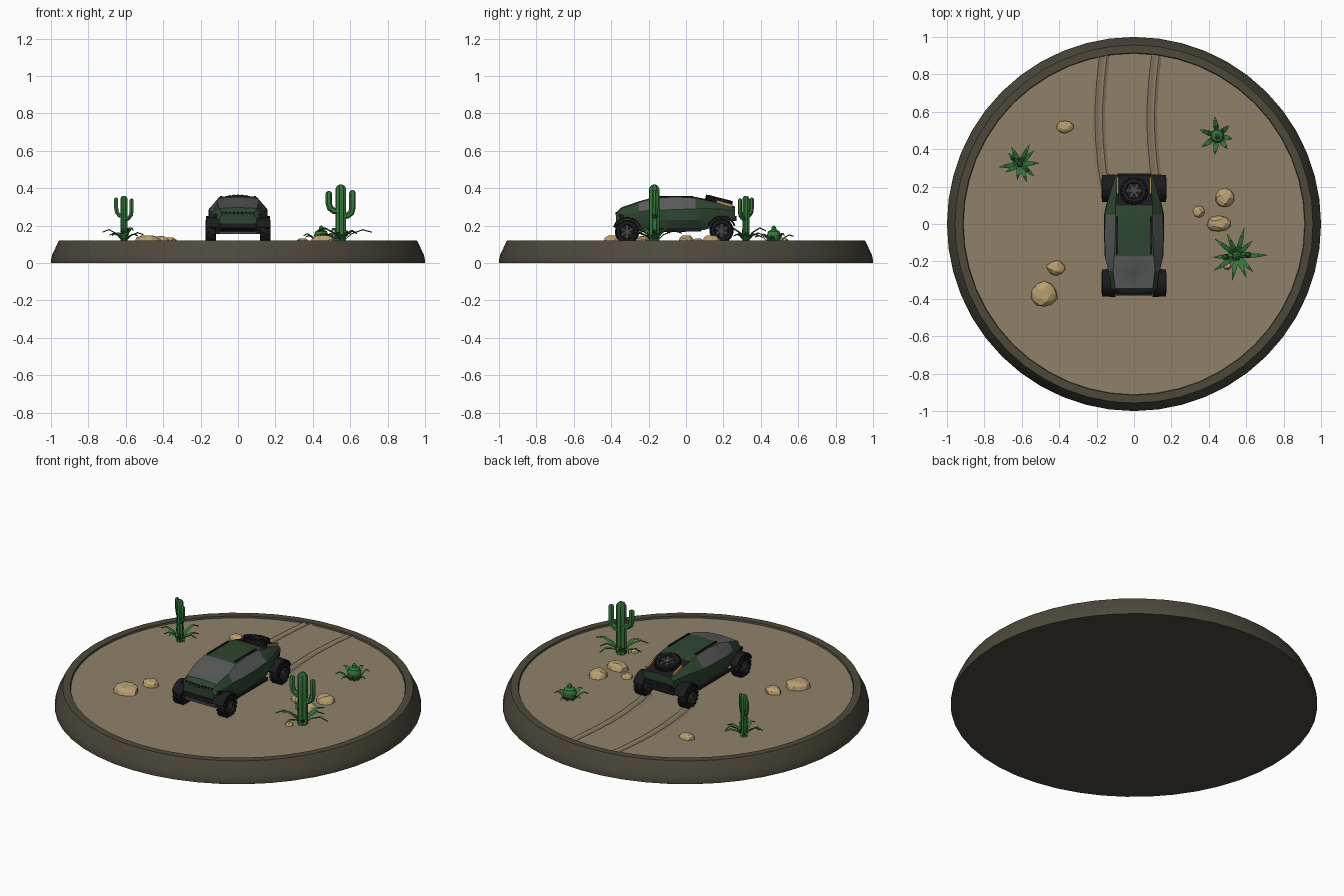
import bpy, bmesh, math, random
from mathutils import Matrix, Vector

if "Cube" in bpy.data.objects:
    bpy.data.objects.remove(bpy.data.objects["Cube"])
random.seed(4)
GROUND = 0.11
TAU = math.tau


def material(name, *rgb):
    m = bpy.data.materials.new(name)
    m.use_nodes = True
    m.diffuse_color = (*rgb, 1)
    m.node_tree.nodes["Principled BSDF"].inputs["Base Color"].default_value = (*rgb, 1)
    return m


RIM = material("dark olive rim", .075, .066, .046)
SAND = material("sand", .28, .22, .143)
RUT = material("packed sand", .22, .17, .112)
ROCK = material("tan rock", .5, .36, .17)
PLANT = material("cactus green", .035, .18, .045)
PAINT = material("dark green paint", .027, .06, .03)
GLASS = material("grey glass", .1, .105, .105)
BLACK = material("black rubber", .011, .011, .013)
METAL = material("dark grey metal", .06, .062, .064)
AMBER = material("amber", .4, .25, .08)


def finish(name, bm, mats, angle=None):
    bmesh.ops.recalc_face_normals(bm, faces=bm.faces)
    me = bpy.data.meshes.new(name)
    bm.to_mesh(me)
    bm.free()
    for m in mats:
        me.materials.append(m)
    ob = bpy.data.objects.new(name, me)
    bpy.context.collection.objects.link(ob)
    if angle:
        bpy.ops.object.select_all(action='DESELECT')
        ob.select_set(True)
        bpy.context.view_layer.objects.active = ob
        bpy.ops.object.shade_smooth_by_angle(angle=math.radians(angle))
    return ob


def bridge(bm, rings, mat=0, caps=True, closed=True):
    """Skin a list of point rings; return the faces by (ring, segment)."""
    vs = [[bm.verts.new(p) for p in ring] for ring in rings]
    n, faces = len(vs[0]), {}
    for i in range(len(vs) - 1):
        for k in range(n if closed else n - 1):
            j = (k + 1) % n
            f = bm.faces.new((vs[i][k], vs[i][j], vs[i + 1][j], vs[i + 1][k]))
            f.material_index = mat
            faces[i, k] = f
    if caps:
        for ring in (vs[0], vs[-1]):
            bm.faces.new(ring).material_index = mat
    return faces


def lathe(bm, profile, n, mtx=Matrix(), mat=0):
    return bridge(bm, [[mtx @ Vector((r * math.cos(TAU * k / n), r * math.sin(TAU * k / n), z))
                        for k in range(n)] for r, z in profile], mat)


def box(bm, loc, size, rot=Matrix(), mat=0):
    mtx = Matrix.Translation(loc) @ rot @ Matrix.Diagonal((*size, 1))
    for v in bmesh.ops.create_cube(bm, size=1, matrix=mtx)["verts"]:
        for f in v.link_faces:
            f.material_index = mat


# Display base and sand
bm = bmesh.new()
lathe(bm, [(1, 0), (1, .015), (.994, .045), (.957, .12), (.915, .12), (.908, GROUND - .02)], 48)
finish("base_rim", bm, [RIM], 25)
bm = bmesh.new()
lathe(bm, [(.912, .06), (.912, GROUND)], 48)
finish("sand_ground", bm, [SAND])

# Curved wheel ruts
for name, shift in (("left_rut", .278), ("right_rut", 0)):
    path = [(-.15, .18), (-.172, .3), (-.186, .45), (-.19, .6), (-.18, .76), (-.165, .9)]
    section = [(-.035, 0), (-.02, .009), (-.01, .002), (.01, .002), (.02, .009), (.035, 0)]
    bm = bmesh.new()
    faces = bridge(bm, [[(x + shift + dx, y, GROUND + dz) for dx, dz in section]
                        for x, y in path], caps=False, closed=False)
    for (i, k), f in faces.items():
        f.material_index = int(k == 2)
    finish(name, bm, [SAND, RUT], 60)

# Rocks: squashed faceted lumps
rocks = [(-.37, .52, .047, .034, .03), (-.48, -.375, .072, .072, .045), (-.415, -.235, .052, .04, .04),
         (.485, .14, .05, .052, .045), (.345, .065, .032, .032, .025), (.455, .002, .07, .043, .045),
         (.5, -.225, .022, .02, .02)]
for i, (x, y, a, b, c) in enumerate(rocks):
    bm = bmesh.new()
    bmesh.ops.create_icosphere(bm, subdivisions=2, radius=1)
    for v in bm.verts:
        v.co *= random.uniform(.9, 1.08)
        v.co = Vector((x + v.co.x * a, y + v.co.y * b, GROUND + min(v.co.z, .85) * c))
    finish(f"rock_{i + 1}", bm, [ROCK])


# Ribbed cactus limbs swept along a path in an upright plane
def limb(bm, points, radius, side, ribs=8):
    pts = [Vector(p) for p in points]
    pts += [pts[-1] + Vector((0, 0, radius * s)) for s in (.5, .8)]
    rings = []
    for i, p in enumerate(pts):
        t = (pts[min(i + 1, len(pts) - 1)] - pts[max(i - 1, 0)]).normalized()
        r = radius * {len(pts) - 1: .3, len(pts) - 2: .75}.get(i, 1)
        b = t.cross(side)
        rings.append([p + (side * math.cos(TAU * k / (2 * ribs)) + b * math.sin(TAU * k / (2 * ribs)))
                      * r * (1.06 if k % 2 else .86) for k in range(2 * ribs)])
    bridge(bm, rings)


def leaves(bm, x, y, count, long, lift, start=0.0):
    for i in range(count):
        a = TAU * (i + random.uniform(-.25, .25)) / count
        out, side = Vector((math.cos(a), math.sin(a), 0)), Vector((-math.sin(a), math.cos(a), 0))
        length, up = long * random.uniform(.65, 1), lift * random.uniform(.5, 1)
        rings = []
        for t, w in ((0, .6), (.35, 1), (.7, .65), (1, .04)):
            c = Vector((x, y, GROUND + up * math.sin(t * 2.2))) + out * (start + length * t)
            w *= .014
            rings.append([c - side * w, c - Vector((0, 0, .005)), c + side * w, c + Vector((0, 0, .001))])
        bridge(bm, rings)


def cactus(name, x, y, top, radius, turn, arms, leaf_length):
    out = Vector((math.cos(turn), math.sin(turn), 0))
    side = Vector((-out.y, out.x, 0))
    bm = bmesh.new()
    limb(bm, [(x, y, GROUND - .01), (x, y, (GROUND + top) / 2), (x, y, top - radius * .8)], radius, side)
    for reach, low, high in arms:
        r = radius * .6
        path = [(0, low), (.6, low + .005), (.9, low + .02), (1, low + .045), (1, high - r * .8)]
        limb(bm, [Vector((x, y, z)) + out * reach * d for d, z in path], r, side, 6)
    finish(name, bm, [PLANT], 25)
    bm = bmesh.new()
    leaves(bm, x, y, 10, leaf_length, .08)
    finish(name + "_leaves", bm, [PLANT])


cactus("tall_cactus", .55, -.17, .42, .027, .1, [(-.065, .275, .385), (.062, .25, .39)], .17)
cactus("small_cactus", -.61, .32, .36, .018, -.65, [(-.052, .25, .35), (.052, .235, .345)], .12)

# Barrel cactus with a bud
bm = bmesh.new()
faces = lathe(bm, [(.022, 0), (.036, .02), (.038, .04), (.03, .06), (.013, .07), (.012, .082), (.004, .09)],
              16, Matrix.Translation((.445, .47, GROUND)))
finish("barrel_cactus", bm, [PLANT], 25)
bm = bmesh.new()
leaves(bm, .445, .47, 7, .08, .05, .03)
finish("barrel_cactus_leaves", bm, [PLANT])

# Car body: sections of y, heights (sill, waist, shoulder, roof), half widths
sections = [(-.375, (.195, .215, .24, .262), (.07, .1, .1, .085)),
            (-.345, (.175, .22, .258, .292), (.1, .12, .122, .1)),
            (-.25, (.17, .232, .275, .325), (.105, .135, .138, .112)),
            (-.17, (.165, .23, .282, .347), (.12, .157, .155, .105)),
            (-.06, (.165, .23, .286, .354), (.125, .16, .157, .1)),
            (.05, (.17, .23, .29, .348), (.125, .16, .155, .1)),
            (.1, (.178, .235, .292, .338), (.115, .15, .147, .1)),
            (.2, (.21, .25, .288, .315), (.1, .115, .118, .09)),
            (.262, (.235, .255, .28, .296), (.085, .1, .1, .08))]
rings = []
for y, zs, ws in sections:
    half = [(w, y, z) for w, z in zip(ws, zs)]
    rings.append([(-x, y, z) for x, y, z in half] + [(0, y, zs[-1] + .006)] + half[::-1])
bm = bmesh.new()
faces = bridge(bm, rings)
panes = []
for (i, k), f in faces.items():
    y = f.calc_center_median().y
    if (k in (3, 4) and -.345 < y < -.17) or (k in (2, 5) and -.25 < y < .05):
        f.material_index = 1
        panes.append(f)
    elif k == 8 or (k in (3, 4) and y > .1):
        f.material_index = 2
for f in bmesh.ops.inset_region(bm, faces=panes, thickness=.006, depth=-.002)["faces"]:
    f.material_index = 0
finish("car_body", bm, [PAINT, GLASS, BLACK], 28)

# Nose teeth, skid plate, bumpers, sills, roof rails and tail lights
bm = bmesh.new()
for i in range(-4, 5):
    box(bm, (i * .021, -.368 + abs(i) * .002, .266), (.011, .02, .016))
box(bm, (0, -.37, .2), (.19, .025, .025))
box(bm, (0, .255, .238), (.18, .03, .025))
for s in (-1, 1):
    box(bm, (s * .13, -.07, .176), (.03, .3, .016))
    box(bm, (s * .09, -.06, .356), (.01, .2, .006))
    box(bm, (s * .11, -.345, .25), (.035, .025, .018))
finish("car_trim", bm, [BLACK])
bm = bmesh.new()
box(bm, (0, -.33, .163), (.2, .06, .014))
finish("skid_plate", bm, [METAL])
for side, s in (("left", 1), ("right", -1)):
    bm = bmesh.new()
    box(bm, (s * .088, .205, .318), (.012, .09, .016), Matrix.Rotation(-.26, 4, 'X'))
    finish(side + "_tail_light", bm, [AMBER])


# Wheels: lathed tyre, tread lugs, hub and spokes
def wheel(name, mtx, radius, width):
    bm = bmesh.new()
    h = width / 2
    lathe(bm, [(radius * .55, -h * .6), (radius * .62, -h), (radius * .86, -h), (radius * .95, -h * .6),
               (radius * .95, h * .6), (radius * .86, h), (radius * .62, h), (radius * .55, h * .6)], 24, mtx)
    lathe(bm, [(radius * .24, -h * .9), (radius * .24, h * .9)], 10, mtx, 1)
    for i in range(18):
        spin = mtx @ Matrix.Rotation(TAU * i / 18, 4, 'Z')
        for s in (-1, 1):
            off = Matrix.Rotation(TAU / 36, 4, 'Z') if s > 0 else Matrix()
            box(bm, (0, 0, 0), (radius * .14, radius * .18, h * .85),
                spin @ off @ Matrix.Translation((radius * .94, 0, s * h * .5)))
        if i % 3 == 0:
            box(bm, (0, 0, 0), (radius * .45, radius * .14, h * 1.5),
                spin @ Matrix.Translation((radius * .4, 0, 0)), 1)
    finish(name, bm, [BLACK, METAL], 30)


for end, y, z in (("front", -.315, .167), ("rear", .19, .174)):
    for side, s in (("left", 1), ("right", -1)):
        wheel(f"{end}_{side}_wheel",
              Matrix.Translation((s * .146, y, z)) @ Matrix.Rotation(math.pi / 2, 4, 'Y'), .064, .056)
        # Arched mudguard over the tyre
        bm = bmesh.new()
        rings = []
        for i in range(9):
            a = math.radians(20 + 17.5 * i)
            rings.append([(s * x, y + r * math.cos(a), z + r * math.sin(a))
                          for x, r in ((.1, .07), (.17, .07), (.17, .077), (.1, .08))])
        bridge(bm, rings)
        finish(f"{end}_{side}_mudguard", bm, [BLACK], 30)
    bm = bmesh.new()
    box(bm, (0, y, z), (.26, .022, .022))
    box(bm, (0, y, z + .02), (.14, .06, .05))
    finish(end + "_axle", bm, [BLACK])
wheel("spare_wheel", Matrix.Translation((0, .175, .332)) @ Matrix.Rotation(-.25, 4, 'X'), .073, .036)
